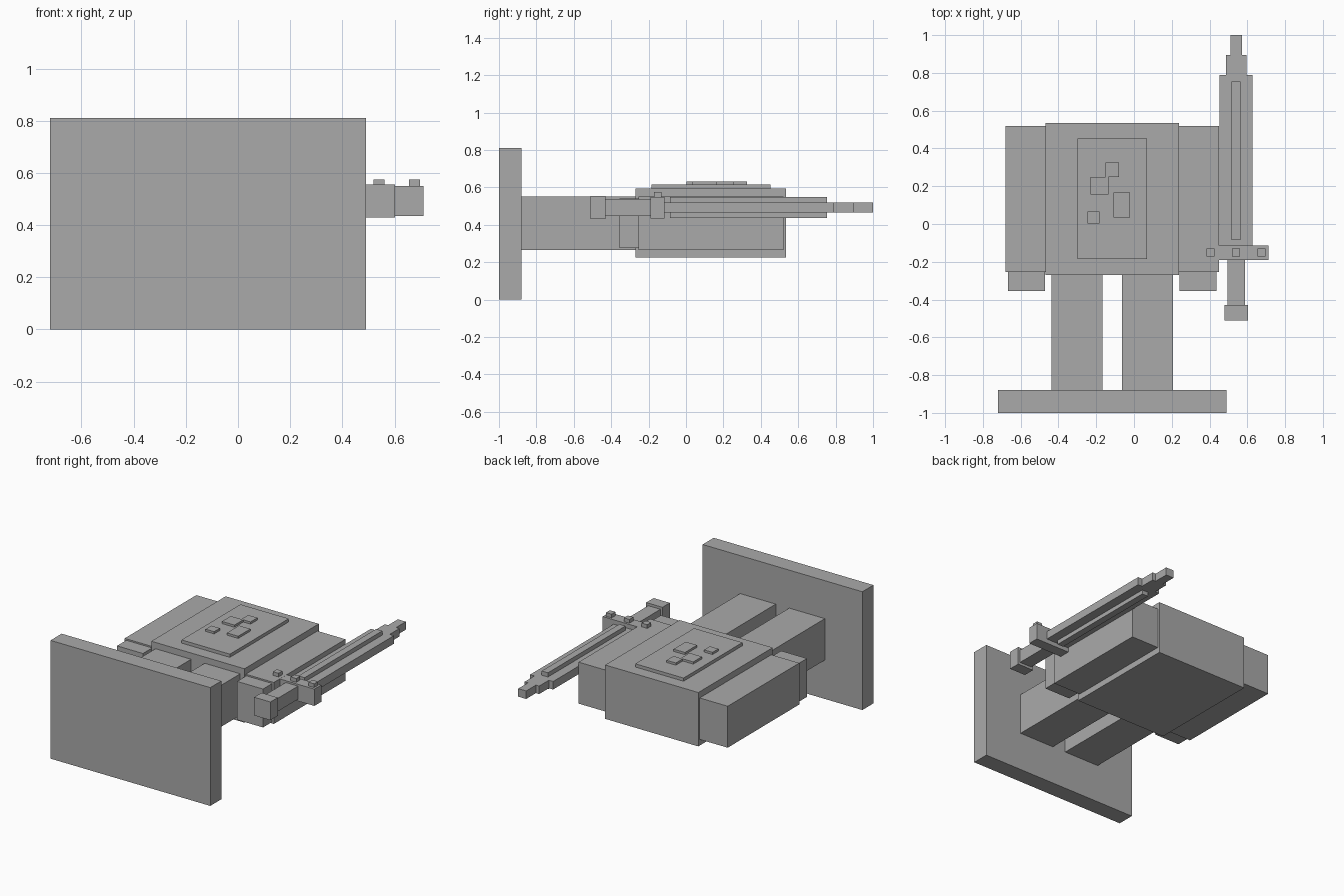
import bpy
import bmesh
from mathutils import Vector

default = bpy.data.objects.get("Cube")
if default:
    bpy.data.objects.remove(default, do_unlink=True)

grey = bpy.data.materials.new("plain grey")
grey.use_nodes = True
colour = (0.4, 0.4, 0.4, 1.0)
grey.diffuse_color = colour
grey.node_tree.nodes["Principled BSDF"].inputs["Base Color"].default_value = colour


def box(name, x, y, z):
    """Box spanning the given (low, high) range on each axis."""
    spans = (x, y, z)
    centre = Vector([(a + b) / 2 for a, b in spans])
    size = Vector([b - a for a, b in spans])
    bm = bmesh.new()
    bmesh.ops.create_cube(bm, size=1)
    bmesh.ops.scale(bm, vec=size, verts=bm.verts)
    mesh = bpy.data.meshes.new(name)
    bm.to_mesh(mesh)
    bm.free()
    mesh.materials.append(grey)
    obj = bpy.data.objects.new(name, mesh)
    obj.location = centre
    bpy.context.collection.objects.link(obj)
    return obj


def centred(mid, width):
    return (mid - width / 2, mid + width / 2)


BODY_X = -0.115   # mid line of the figure
SWORD_X = 0.541   # mid line of the sword
SWORD_Z = 0.492

# Upright plate and torso
box("base_plate", (-0.72, 0.49), (-1.0, -0.88), (0, 0.81))
box("torso", centred(BODY_X, 0.706), (-0.27, 0.535), (0.224, 0.593))

# Legs, arms and hands, mirrored about the body mid line
for side, sign in (("right", -1), ("left", 1)):
    box(side + "_leg", centred(BODY_X + sign * 0.186, 0.27),
        (-0.88, -0.27), (0.266, 0.55))
    box(side + "_arm", centred(BODY_X + sign * 0.459, 0.212),
        (-0.255, 0.52), (0.266, 0.55))
    box(side + "_hand", centred(BODY_X + sign * 0.455, 0.196),
        (-0.355, -0.255), (0.277, 0.54))

# Chest panel with raised blocks
box("chest_panel", centred(BODY_X, 0.366), (-0.185, 0.452), (0.593, 0.615))
blocks = [
    ((-0.15, -0.08), (0.25, 0.325)),
    ((-0.23, -0.135), (0.155, 0.25)),
    ((-0.108, -0.022), (0.034, 0.166)),
    ((-0.247, -0.183), (0.003, 0.066)),
]
for i, (x, y) in enumerate(blocks):
    box(f"chest_block_{i + 1}", x, y, (0.615, 0.63))

# Sword: name, width, length range, thickness
sword = [
    ("blade", 0.175, (-0.115, 0.79), 0.055),
    ("blade_step", 0.11, (0.79, 0.895), 0.055),
    ("blade_tip", 0.06, (0.895, 1.0), 0.055),
    ("blade_ridge", 0.047, (-0.085, 0.755), 0.113),
    ("guard", 0.342, (-0.19, -0.115), 0.115),
    ("grip", 0.093, (-0.43, -0.19), 0.09),
    ("pommel", 0.123, (-0.51, -0.43), 0.125),
]
for name, width, y, thick in sword:
    box(name, centred(SWORD_X, width), y, centred(SWORD_Z, thick))

# Studs on the guard
for i in (-1, 0, 1):
    box(f"guard_stud_{i + 2}", centred(SWORD_X + i * 0.135, 0.042),
        (-0.172, -0.13), (0.545, 0.575))
